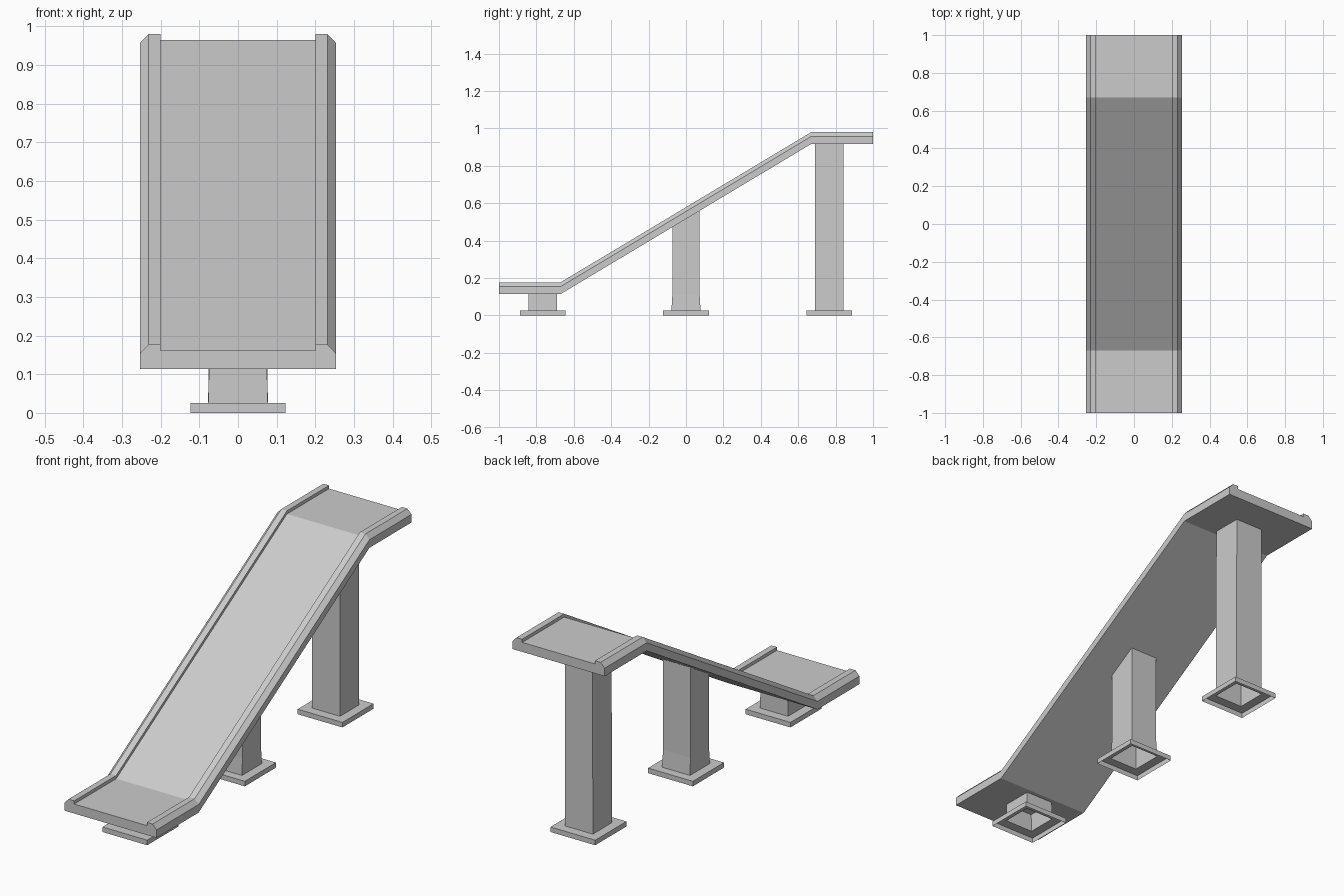
import bpy

if "Cube" in bpy.data.objects:
    bpy.data.objects.remove(bpy.data.objects["Cube"])

BEND, RISE, BOTTOM = 0.67, 0.803, 0.114


def make_object(name, verts, faces):
    mesh = bpy.data.meshes.new(name)
    mesh.from_pydata(verts, [], faces)
    mesh.update()
    obj = bpy.data.objects.new(name, mesh)
    bpy.context.collection.objects.link(obj)
    return obj


def lift(y):
    """Height of the deck above its low end at a given y."""
    return RISE * min(max((y + BEND) / (2 * BEND), 0), 1)


def loft(name, rings, caps=()):
    """Join equal-sized rings of points with quads; caps close the ends."""
    n = len(rings[0])
    verts = [p for ring in rings for p in ring]
    faces = [(k * n + i, k * n + (i + 1) % n, (k + 1) * n + (i + 1) % n, (k + 1) * n + i)
             for k in range(len(rings) - 1) for i in range(n)]
    last = (len(rings) - 1) * n
    faces += [tuple(i + b for i in cap) for cap in caps for b in (0,)]
    faces += [tuple(last + i for i in reversed(cap)) for cap in caps]
    return make_object(name, verts, faces)


# Deck: channel section with chamfered side rails, swept along the ramp
half = [(0.253, BOTTOM), (0.253, 0.154), (0.231, 0.177), (0.2, 0.177), (0.2, 0.161)]
section = half + [(-x, z) for x, z in reversed(half)]
deck_rings = [[(x, y, z + lift(y)) for x, z in section] for y in (-1, -BEND, BEND, 1)]
end_caps = [(0, 1, 2, 3, 4), (5, 6, 7, 8, 9), (0, 4, 5, 9)]
deck = loft("ramp_deck", deck_rings, end_caps)
# Loft winding runs inward for this sweep direction
for poly in deck.data.polygons[:30]:
    poly.flip()
for poly in deck.data.polygons[30:]:
    if (poly.normal.y > 0) != (poly.center.y > 0):
        poly.flip()
deck.data.update()


# Supports: hollow post rising from an open-bottomed foot plate
def support(name, cy, foot_y, post_y):
    def ring(hx, hy, z=None):
        corners = [(-hx, cy - hy), (hx, cy - hy), (hx, cy + hy), (-hx, cy + hy)]
        return [(x, y, BOTTOM + lift(y) if z is None else z) for x, y in corners]

    rings = [ring(0.123, 0.122, 0), ring(0.123, 0.122, 0.025), ring(0.077, foot_y, 0.025)]
    if foot_y != post_y:
        rings.append(ring(0.075, post_y, 0.11))
    rings.append(ring(0.075, post_y))
    loft(name, rings)


support("front_support", -0.766, 0.075, 0.075)
support("middle_support", 0, 0.078, 0.073)
support("back_support", 0.766, 0.075, 0.075)
